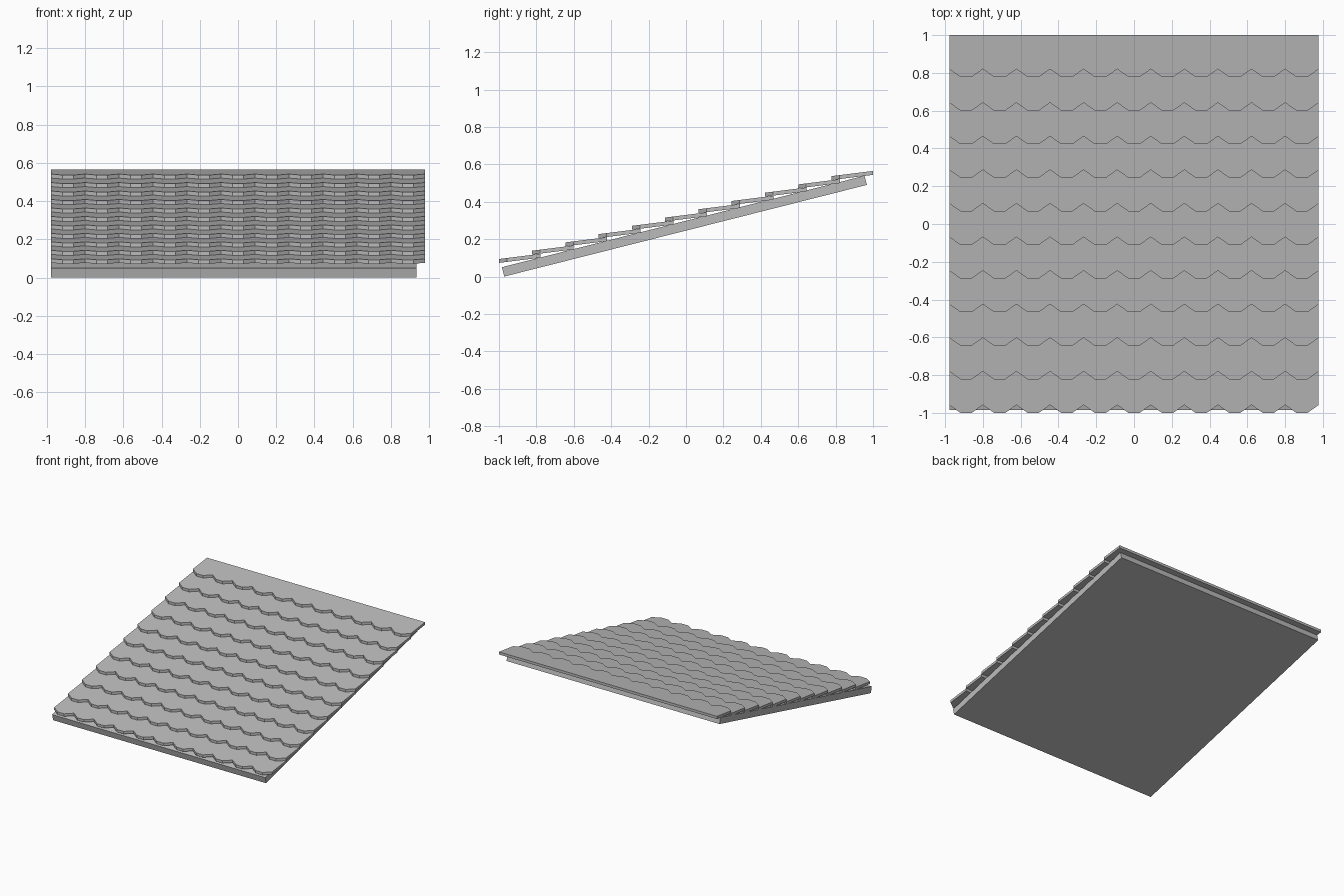
import bpy, bmesh
from mathutils import Vector

cube = bpy.data.objects.get("Cube")
if cube:
    bpy.data.objects.remove(cube, do_unlink=True)

GREY = (0.5, 0.5, 0.5, 1)
grey = bpy.data.materials.new("slate grey")
grey.use_nodes = True
grey.diffuse_color = GREY
grey.node_tree.nodes["Principled BSDF"].inputs["Base Color"].default_value = GREY


def extruded(name, outline, offset):
    """Solid made by sweeping a flat outline along an offset."""
    bm = bmesh.new()
    face = bm.faces.new([bm.verts.new(p) for p in outline])
    sweep = bmesh.ops.extrude_face_region(bm, geom=[face])["geom"]
    moved = [v for v in sweep if isinstance(v, bmesh.types.BMVert)]
    bmesh.ops.translate(bm, verts=moved, vec=Vector(offset))
    bmesh.ops.recalc_face_normals(bm, faces=bm.faces)
    mesh = bpy.data.meshes.new(name)
    bm.to_mesh(mesh)
    bm.free()
    mesh.materials.append(grey)
    obj = bpy.data.objects.new(name, mesh)
    bpy.context.collection.objects.link(obj)
    return obj


# Sloping board under the tiles, slightly short on its left side
LEFT, RIGHT = 0.933, -0.978
board_profile = [(-0.972, 0), (0.967, 0.49), (0.955, 0.539), (-0.984, 0.05)]
extruded("roof_board", [(RIGHT, y, z) for y, z in board_profile], (LEFT - RIGHT, 0, 0))

# One course of tiles: a strip with a scalloped front edge
TEETH, PITCH, HALF = 11, 0.1778, 0.978
LENGTH, NOTCH, THICK, TILT = 0.222, 0.042, 0.021, 0.125
front = []
for i in range(TEETH):
    x = -HALF + i * PITCH
    front += [(x, NOTCH), (x + PITCH / 3, 0), (x + PITCH * 2 / 3, 0)]
outline = front + [(HALF, NOTCH), (HALF, LENGTH), (-HALF, LENGTH)]
tiles = extruded("roof_tiles",
                 [(x, y - 1, 0.073 + y * TILT) for x, y in outline],
                 (0, 0, THICK))

# Repeat the course up the slope
courses = tiles.modifiers.new("courses", "ARRAY")
courses.count = 11
courses.use_relative_offset = False
courses.use_constant_offset = True
courses.constant_offset_displace = (0, PITCH, 0.0443)
